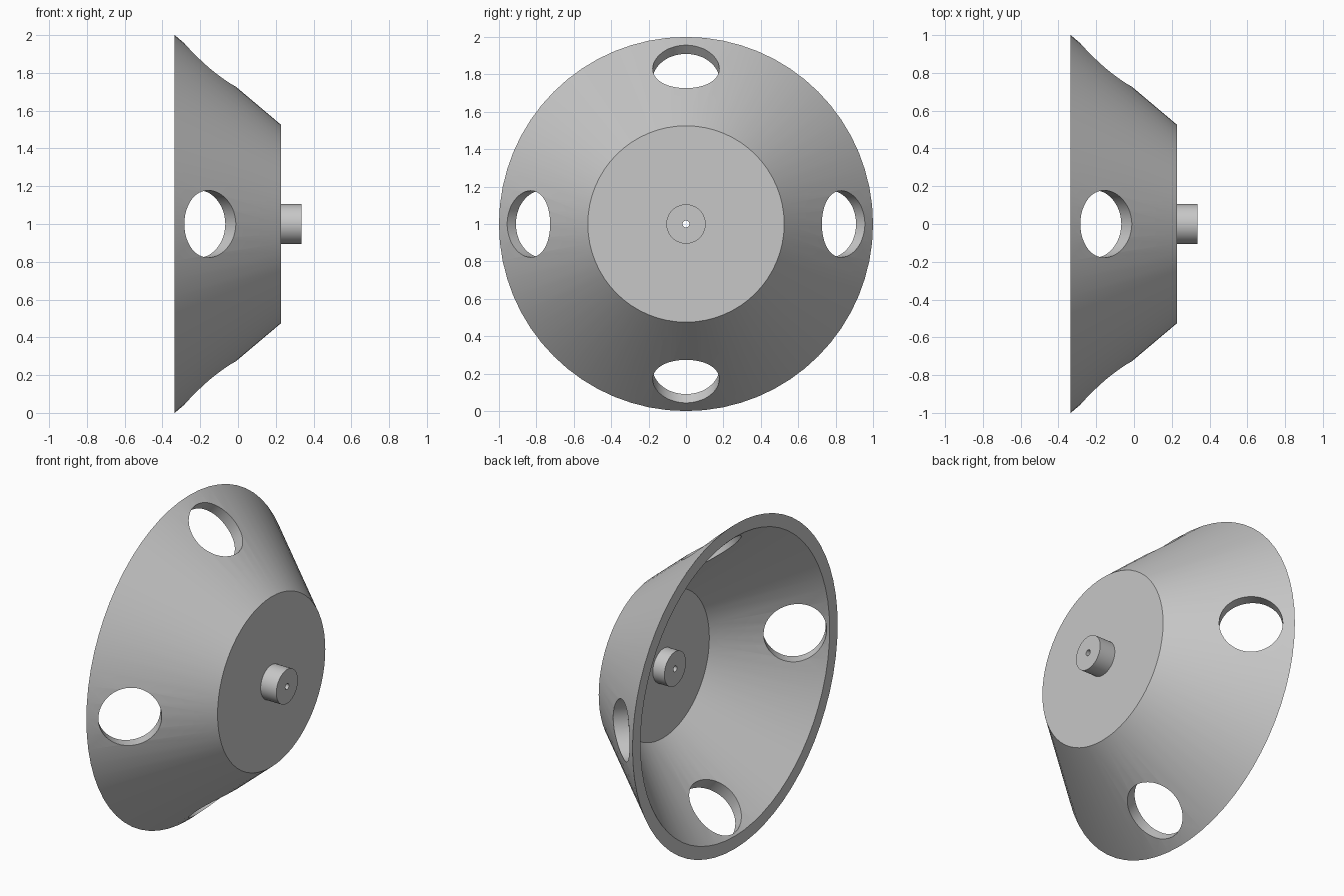
import bpy
import bmesh
from math import cos, sin, pi, radians
from mathutils import Vector

if "Cube" in bpy.data.objects:
    bpy.data.objects.remove(bpy.data.objects["Cube"], do_unlink=True)

SEGMENTS = 64
CENTRE = Vector((0, 0, 1))
COLOUR = (0.57, 0.57, 0.57, 1)

grey = bpy.data.materials.new("plain grey")
grey.use_nodes = True
grey.diffuse_color = COLOUR
grey.node_tree.nodes["Principled BSDF"].inputs["Base Color"].default_value = COLOUR


def radial(angle):
    return Vector((0, cos(angle), sin(angle)))


def lathe(name, profile):
    """Turn a closed (x, radius) profile around the x axis."""
    bm = bmesh.new()
    rings = []
    for i in range(SEGMENTS):
        out = radial(2 * pi * i / SEGMENTS)
        rings.append([bm.verts.new(CENTRE + Vector((x, 0, 0)) + out * r) for x, r in profile])
    n = len(profile)
    for i, ring in enumerate(rings):
        nxt = rings[(i + 1) % SEGMENTS]
        for j in range(n):
            k = (j + 1) % n
            bm.faces.new((ring[j], ring[k], nxt[k], nxt[j]))
    bmesh.ops.recalc_face_normals(bm, faces=bm.faces)
    mesh = bpy.data.meshes.new(name)
    bm.to_mesh(mesh)
    bm.free()
    mesh.materials.append(grey)
    obj = bpy.data.objects.new(name, mesh)
    bpy.context.collection.objects.link(obj)
    return obj


# Conical bowl, its wall thickening towards the floor, with a bored hub through it
front_x, floor_x, rim_x = 0.228, 0.153, -0.335
front_r, rim_r = 0.525, 1.0
hub_r, bore_r = 0.105, 0.018
bowl = lathe("bowl_with_hub", [
    (0.074, bore_r), (0.074, hub_r), (floor_x, hub_r), (floor_x, 0.446),
    (rim_x, 0.922), (rim_x, rim_r), (front_x, front_r),
    (front_x, hub_r), (0.335, hub_r), (0.335, bore_r)])

# Four round holes drilled square to the sloping wall
slope = Vector((rim_r - front_r, front_x - rim_x)).normalized()
for q in range(4):
    out = radial(q * pi / 2)
    axis = Vector((slope.x, 0, 0)) + out * slope.y
    bpy.ops.mesh.primitive_cylinder_add(
        vertices=64, radius=0.178, depth=0.4,
        location=CENTRE + Vector((-0.148, 0, 0)) + out * 0.841,
        rotation=axis.to_track_quat('Z', 'Y').to_euler())
    cutter = bpy.context.object
    cutter.name = "hole_cutter"
    cutter.hide_render = True
    cutter.data.materials.append(grey)
    bpy.context.view_layer.objects.active = bowl
    drill = bowl.modifiers.new("drill", 'BOOLEAN')
    drill.operation = 'DIFFERENCE'
    drill.solver = 'EXACT'
    drill.object = cutter
    bpy.ops.object.modifier_apply(modifier=drill.name)
    bpy.data.objects.remove(cutter, do_unlink=True)

bpy.ops.object.select_all(action='DESELECT')
bowl.select_set(True)
bpy.context.view_layer.objects.active = bowl
bpy.ops.object.shade_smooth_by_angle(angle=radians(30))
